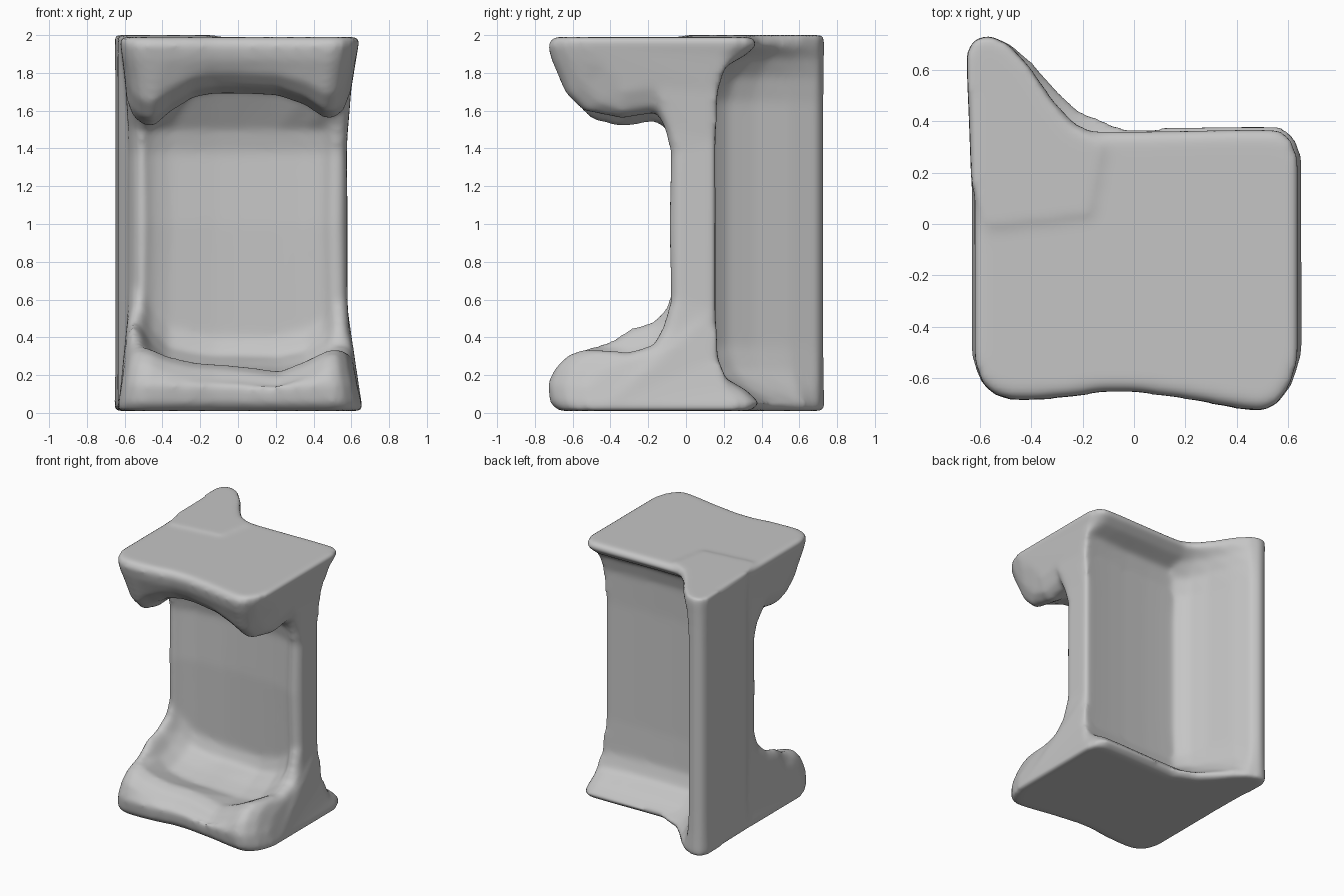
import bpy, bmesh

grey = bpy.data.materials.new("stone grey")
grey.diffuse_color = (0.56, 0.56, 0.56, 1)


def loft(bm, rings):
    """Closed solid through a row of equal-length outlines."""
    rows = [[bm.verts.new(p) for p in ring] for ring in rings]
    n = len(rows[0])
    for a, b in zip(rows, rows[1:]):
        for i in range(n):
            j = (i + 1) % n
            bm.faces.new((a[i], a[j], b[j], b[i]))
    bm.faces.new(rows[0][::-1])
    bm.faces.new(rows[-1])


def half_width(z, right):
    """Sides pinch in at mid height and flare at the caps."""
    flare = abs(z - 1.03) ** 3
    return (0.572 + 0.085 * flare) if right else (0.575 + 0.06 * flare)


# Side-on outline at each station across the width:
# u, front y, back y, hood underside z, lip z, basin z, fillet z, wall front y
STATIONS = [
    (-1.00, -0.54, 0.36, 1.66, 0.30, 0.40, 0.66, 0.02),
    (-0.95, -0.63, 0.37, 1.57, 0.34, 0.45, 0.68, -0.05),
    (-0.88, -0.67, 0.37, 1.53, 0.35, 0.42, 0.64, -0.08),
    (-0.78, -0.69, 0.37, 1.51, 0.34, 0.33, 0.55, -0.04),
    (-0.62, -0.69, 0.37, 1.59, 0.30, 0.25, 0.45, -0.01),
    (-0.40, -0.68, 0.37, 1.67, 0.27, 0.22, 0.42, 0.00),
    (-0.20, -0.66, 0.37, 1.69, 0.26, 0.21, 0.40, 0.01),
    (0.00, -0.66, 0.37, 1.69, 0.25, 0.21, 0.40, 0.01),
    (0.35, -0.69, 0.375, 1.68, 0.22, 0.20, 0.40, 0.00),
    (0.60, -0.72, 0.38, 1.63, 0.28, 0.22, 0.44, -0.01),
    (0.78, -0.735, 0.38, 1.56, 0.33, 0.29, 0.50, -0.04),
    (0.87, -0.71, 0.38, 1.56, 0.34, 0.32, 0.58, -0.08),
    (0.95, -0.64, 0.35, 1.60, 0.32, 0.32, 0.60, -0.08),
    (1.00, -0.53, 0.27, 1.70, 0.26, 0.29, 0.60, -0.04),
]


def station_ring(u, f, b, hood, lip, basin, fillet, wall):
    k = min(1, max(0, (hood - 1.55) / 0.13)) * (abs(u) < 0.9)   # steeper brow between the lobes
    back = 0.13 + 0.03 * u * u
    profile = [
        (b - 0.04, 0.01), (f + 0.06, 0.01), (f + 0.015, 0.05), (f, 0.15),  # base front
        (f + 0.04, lip - 0.09), (f + 0.10, lip - 0.03), (f + 0.18, lip),   # lip
        (-0.3, basin), (-0.17, basin + 0.04),                              # basin
        (wall - 0.04, (basin + fillet) / 2), (wall, fillet),
        (wall - 0.01, 1.0), (wall, 1.38), (wall - 0.03, 1.5), (-0.16, hood + 0.03),
        (-0.34, hood), (f + 0.19 - 0.05 * k, hood + 0.04),
        (f + 0.10 - 0.04 * k, hood + 0.13 - 0.02 * k),
        (f + 0.02, 1.87), (f, 1.95), (f + 0.03, 1.99), (b - 0.03, 1.99),   # hood and top
        (b, 1.95), (b - 0.07, 1.89), (back + 0.05, 1.83), (back + 0.01, 1.70),
        (back, 1.45), (back, 0.55), (back + 0.01, 0.30),                   # back scoop
        (back + 0.05, 0.19), (b - 0.06, 0.12), (b + 0.01, 0.05),
    ]
    return [(u * half_width(z, u > 0), y, z) for y, z in profile]


bm = bmesh.new()
loft(bm, [station_ring(*s) for s in STATIONS])

# Upright rib at the back corner, flaring into both caps
RIB = [(-0.55, -0.01), (-0.635, 0.18), (-0.65, 0.66), (-0.63, 0.71), (-0.57, 0.735),
       (-0.51, 0.70), (-0.45, 0.55), (-0.39, 0.36), (-0.33, 0.22), (-0.25, 0.13), (-0.22, 0.05)]
RIB_CAP = [(-0.58, -0.01), (-0.635, 0.15), (-0.655, 0.66), (-0.63, 0.715), (-0.57, 0.74),
           (-0.48, 0.70), (-0.39, 0.63), (-0.30, 0.53), (-0.21, 0.45), (-0.06, 0.39), (-0.15, 0.03)]
rings = []
for z, k in ((0.01, 0.85), (0.05, 1), (0.12, 0.55), (0.22, 0.15), (0.35, 0),
             (1.65, 0), (1.78, 0.15), (1.88, 0.45), (1.95, 0.8), (2, 0.7)):
    rings.append([(p[0] + (q[0] - p[0]) * k, p[1] + (q[1] - p[1]) * k, z)
                  for p, q in zip(RIB, RIB_CAP)])
loft(bm, rings)

bmesh.ops.recalc_face_normals(bm, faces=bm.faces)
mesh = bpy.data.meshes.new("hooded_pedestal")
bm.to_mesh(mesh)
bm.free()
mesh.materials.append(grey)
body = bpy.data.objects.new("hooded_pedestal", mesh)
bpy.context.collection.objects.link(body)

# Fuse the two solids and soften every edge
fuse = body.modifiers.new("fuse", 'REMESH')
fuse.mode = 'VOXEL'
fuse.voxel_size = 0.018
fuse.use_smooth_shade = True
soften = body.modifiers.new("soften", 'SMOOTH')
soften.factor = 0.5
soften.iterations = 12
